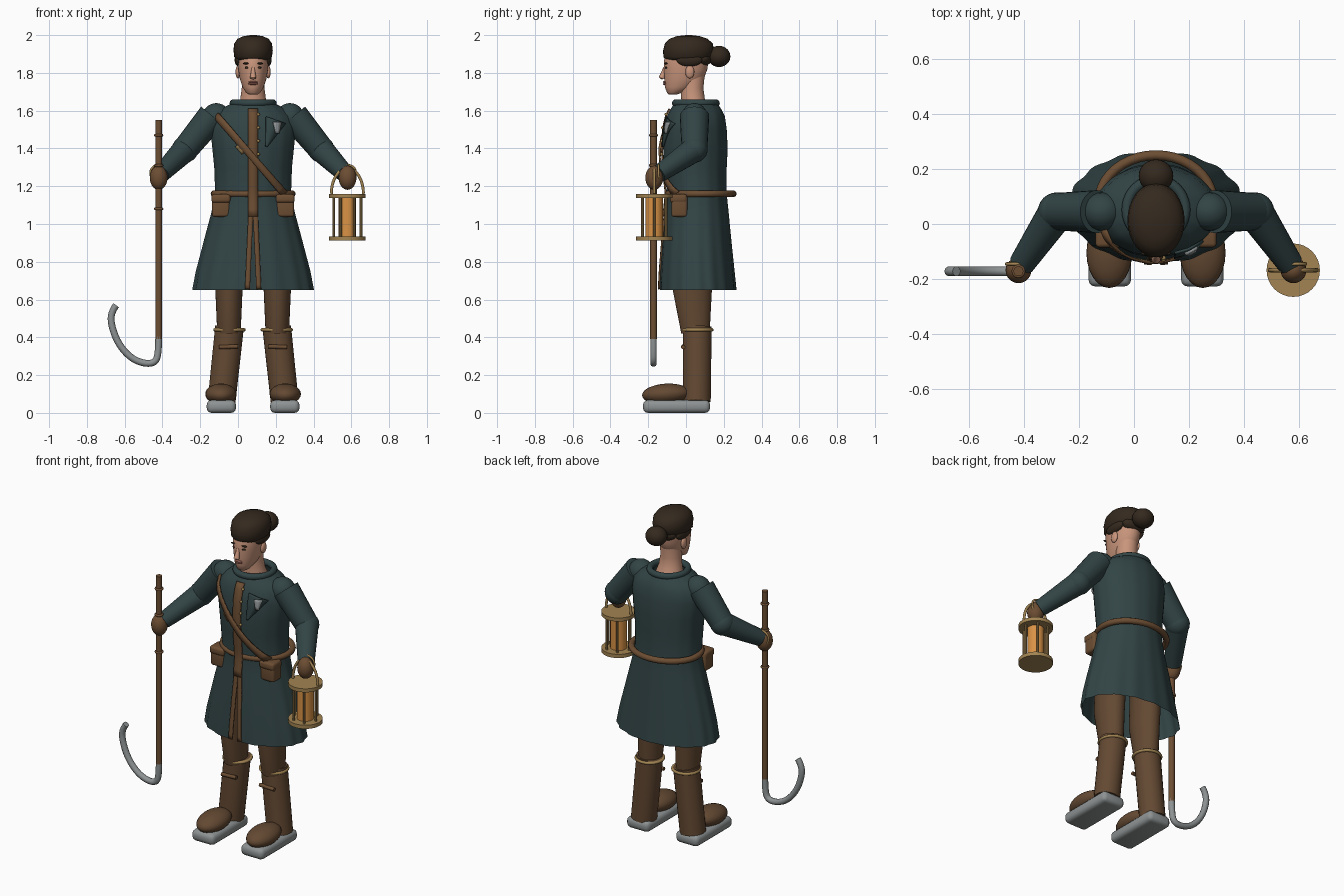
import bpy, bmesh, math
from mathutils import Vector, Matrix

if "Cube" in bpy.data.objects:
    bpy.data.objects.remove(bpy.data.objects["Cube"])

CX = 0.08  # body centre line


def material(name, *rgb):
    m = bpy.data.materials.new(name)
    m.use_nodes = True
    m.diffuse_color = (*rgb, 1)
    m.node_tree.nodes["Principled BSDF"].inputs["Base Color"].default_value = (*rgb, 1)
    return m


TEAL = material("dark_teal_cloth", .032, .058, .06)
LEATHER = material("brown_leather", .15, .075, .033)
BOOT = material("boot_brown", .125, .066, .032)
SKIN = material("skin", .58, .30, .20)
HAIR = material("dark_hair", .034, .022, .013)
BRASS = material("brass", .36, .23, .085)
STEEL = material("grey_steel", .27, .29, .29)
GLOW = material("amber_glass", .70, .29, .06)
LIPS = material("lips", .40, .15, .11)


def finish(name, bm, mat, angle=40):
    bmesh.ops.recalc_face_normals(bm, faces=bm.faces)
    me = bpy.data.meshes.new(name)
    bm.to_mesh(me)
    bm.free()
    me.materials.append(mat)
    me.shade_smooth()
    me.set_sharp_from_angle(angle=math.radians(angle))
    ob = bpy.data.objects.new(name, me)
    bpy.context.collection.objects.link(ob)
    return ob


def ball(name, pos, size, mat, tilt=0):
    bm = bmesh.new()
    mtx = Matrix.Translation(pos) @ Matrix.Rotation(tilt, 4, 'X') @ Matrix.Diagonal((*size, 1))
    bmesh.ops.create_uvsphere(bm, u_segments=24, v_segments=14, radius=1, matrix=mtx)
    return finish(name, bm, mat, 180)


def rod(name, a, b, r1, r2, mat, sides=24):
    a, b = Vector(a), Vector(b)
    bm = bmesh.new()
    mtx = Matrix.Translation((a + b) / 2) @ (b - a).to_track_quat('Z', 'Y').to_matrix().to_4x4()
    bmesh.ops.create_cone(bm, cap_ends=True, segments=sides, radius1=r1, radius2=r2,
                          depth=(b - a).length, matrix=mtx)
    return finish(name, bm, mat)


def box(name, pos, size, mat, bevel):
    bm = bmesh.new()
    bmesh.ops.create_cube(bm, size=1, matrix=Matrix.Translation(pos) @ Matrix.Diagonal((*size, 1)))
    bmesh.ops.bevel(bm, geom=bm.edges[:], offset=bevel, segments=3, profile=.5, affect='EDGES')
    return finish(name, bm, mat)


def tube(name, pts, r, mat, cyclic=False, smooth=False):
    cu = bpy.data.curves.new(name, 'CURVE')
    cu.dimensions = '3D'
    cu.bevel_depth, cu.bevel_resolution, cu.use_fill_caps = r, 3, True
    sp = cu.splines.new('NURBS' if smooth else 'POLY')
    sp.points.add(len(pts) - 1)
    for p, co in zip(sp.points, pts):
        p.co = (*co, 1)
    sp.use_cyclic_u = cyclic
    sp.use_endpoint_u = True
    sp.order_u = 3
    cu.materials.append(mat)
    ob = bpy.data.objects.new(name, cu)
    bpy.context.collection.objects.link(ob)
    return ob


def ring(name, pos, rx, ry, r, mat, upright=False):
    pts = []
    for i in range(40):
        t = i * math.tau / 40
        u, v = rx * math.cos(t), ry * math.sin(t)
        pts.append(Vector(pos) + Vector((u, 0, v) if upright else (u, v, 0)))
    return tube(name, pts, r, mat, cyclic=True)


def loft(name, rows, mat, cx=CX, n=32, gap=lambda z: 0, ripple=lambda z: 0, caps=True):
    """Rows of (z, half width, front y, back y) joined into a skin."""
    bm = bmesh.new()
    loops = []
    for z, w, f, b in rows:
        g, loop = gap(z), []
        for i in range(n + 1):
            t = g + (math.tau - 2 * g) * i / n
            k = 1 + ripple(z) * math.cos(16 * t)
            loop.append(bm.verts.new((cx + w * k * math.sin(t),
                                      (f + b) / 2 - (b - f) / 2 * k * math.cos(t), z)))
        loops.append(loop)
    for lo, hi in zip(loops, loops[1:]):
        for i in range(n):
            bm.faces.new((lo[i], lo[i + 1], hi[i + 1], hi[i]))
    if caps:
        bm.faces.new(loops[0][:n])
        bm.faces.new(loops[-1][:n])
    bmesh.ops.remove_doubles(bm, verts=bm.verts, dist=.0001)
    return finish(name, bm, mat, 60)


# Coat with a split front skirt
COAT = [(.65, .318, -.142, .265), (.75, .300, -.137, .255), (.9, .262, -.125, .24),
        (1.06, .220, -.11, .225), (1.16, .200, -.10, .215), (1.3, .205, -.115, .215),
        (1.4, .215, -.12, .22), (1.5, .225, -.115, .215), (1.57, .212, -.10, .205),
        (1.61, .17, -.08, .185), (1.64, .11, -.06, .165)]
loft("coat", COAT, TEAL, n=96, caps=False,
     gap=lambda z: max(0, .13 * (1.06 - z) / .41),
     ripple=lambda z: .004 + .010 * max(0, 1.1 - z) / .45)
ring("collar", (CX, .052, 1.64), .106, .108, .019, TEAL)


def on_coat(x, z, lift):
    """Point on the front of the coat."""
    for lo, hi in zip(COAT, COAT[1:]):
        if z <= hi[0] or hi is COAT[-1]:
            t = (z - lo[0]) / (hi[0] - lo[0])
            w, f, b = (p + (q - p) * t for p, q in zip(lo[1:], hi[1:]))
            s = math.sqrt(max(0, 1 - ((x - CX) / w) ** 2))
            return Vector((x, (f + b) / 2 - (b - f) / 2 * s - lift, z))


def ribbon(name, a, b, width, mat, lift=.012, end_width=None, steps=16):
    """Strip laid over the coat between two (x, z) points."""
    a, b = Vector(a), Vector(b)
    d = (b - a).normalized()
    side = Vector((-d.y, d.x))
    bm = bmesh.new()
    rows = []
    for i in range(steps + 1):
        t = i / steps
        p = a.lerp(b, t)
        w = width + ((width if end_width is None else end_width) - width) * t
        rows.append([bm.verts.new(on_coat(*(p + side * s * w / 2), lift)) for s in (-1, 0, 1)])
    for lo, hi in zip(rows, rows[1:]):
        for j in range(2):
            bm.faces.new((lo[j], lo[j + 1], hi[j + 1], hi[j]))
    ob = finish(name, bm, mat)
    mod = ob.modifiers.new("thickness", 'SOLIDIFY')
    mod.thickness, mod.offset = .009, 0
    return ob


# Front trim, strap, lapel, badge and buttons
ribbon("front_placket", (CX, 1.61), (CX, 1.04), .052, LEATHER, .008)
for s, side in ((1, "left"), (-1, "right")):
    ribbon(side + "_skirt_trim", (CX + s * .012, 1.06), (CX + s * .03, .655), .026, LEATHER, .003)
ribbon("chest_strap", (-.115, 1.575), (.245, 1.16), .036, LEATHER, .022)
ribbon("strap_buckle", (.005, 1.425), (.04, 1.385), .05, BRASS, .019, steps=4)
ribbon("lapel", (.20, 1.55), (.15, 1.41), .11, TEAL, .012, end_width=.01)
ribbon("badge", (.208, 1.54), (.208, 1.48), .045, STEEL, .022, end_width=.018, steps=4)
for i in range(5):
    ball(f"button_{i + 1}", on_coat(.108, 1.30 + i * .07, .012), (.008,) * 3, BRASS)

# Belt and pouches
ring("belt", (CX, .078, 1.16), .207, .172, .018, LEATHER)
for s, side in ((1, "left"), (-1, "right")):
    box(side + "_pouch", (CX + s * .17, -.035, 1.095), (.095, .085, .115), LEATHER, .014)
    box(side + "_pouch_flap", (CX + s * .17, -.04, 1.135), (.10, .09, .045), LEATHER, .014)

# Legs, boots and feet
for s, side in ((1, "left"), (-1, "right")):
    loft(side + "_trouser", [(.42, .062, -.025, .125), (.65, .072, -.07, .137), (1.0, .08, -.06, .16)],
         BOOT, cx=CX + s * .128)
    rod(side + "_boot", (CX + s * .167, .057, .06), (CX + s * .125, .06, .455), .074, .076, BOOT)
    ring(side + "_boot_cuff", (CX + s * .125, .06, .44), .077, .077, .009, BRASS)
    rod(side + "_boot_strap", (CX + s * .08, -.015, .352), (CX + s * .18, -.015, .348), .011, .011, LEATHER, 12)
    ball(side + "_foot", (CX + s * .17, -.105, .10), (.083, .128, .055), BOOT, .06)
    box(side + "_sole", (CX + s * .168, -.05, .034), (.155, .355, .068), STEEL, .026)

# Arms, gloves and wrist rings
for s, side in ((1, "left"), (-1, "right")):
    shoulder, elbow = (CX + s * .215, .045, 1.572), (CX + s * .36, .045, 1.395)
    wrist = Vector((CX + s * .488, -.145, 1.265))
    ball(side + "_shoulder", (CX + s * .195, .045, 1.565), (.075, .07, .075), TEAL)
    rod(side + "_upper_arm", shoulder, elbow, .078, .068, TEAL)
    ball(side + "_elbow", elbow, (.07,) * 3, TEAL)
    rod(side + "_forearm", elbow, wrist, .067, .047, TEAL)
    ball(side + "_glove", (CX + s * .5, -.168, 1.245), (.047, .047, .064), LEATHER)
    ring(side + "_wrist_ring", wrist + Vector((s * .014, 0, .005)), .042, .042, .006, BRASS, True)

# Hooked staff
PX, PY = -.42, -.172
rod("staff", (PX, PY, .39), (PX, PY, 1.55), .018, .018, LEATHER, 16)
for i, z in enumerate((1.08, 1.31, 1.47)):
    ring(f"staff_band_{i + 1}", (PX, PY, z), .018, .018, .007, LEATHER)
HOOK = [(-.42, .405), (-.42, .33), (-.435, .265), (-.50, .26), (-.575, .295),
        (-.64, .375), (-.675, .48), (-.667, .54), (-.645, .57)]
tube("staff_hook", [(x, PY, z) for x, z in HOOK], .018, STEEL, smooth=True)

# Lantern
LX, LY = .579, -.168
rod("lantern_base", (LX, LY, .912), (LX, LY, .935), .097, .097, BRASS, 32)
rod("lantern_lid", (LX, LY, 1.138), (LX, LY, 1.16), .097, .097, BRASS, 32)
rod("lantern_glass", (LX, LY, .93), (LX, LY, 1.14), .047, .047, GLOW)
for i in range(6):
    t = i * math.tau / 6
    x, y = LX + .072 * math.cos(t), LY + .072 * math.sin(t)
    rod(f"lantern_post_{i + 1}", (x, y, .93), (x, y, 1.14), .007, .007, BRASS, 8)
bail = [(LX + .085 * math.cos(t), LY, 1.16 + .135 * math.sin(t))
        for t in (math.pi * i / 20 for i in range(21))]
tube("lantern_handle", bail, .008, BRASS)

# Neck and head
loft("neck", [(1.60, .085, -.03, .13), (1.66, .068, -.025, .10), (1.72, .06, -.03, .092),
              (1.80, .06, -.04, .10)], SKIN)
loft("head", [(1.685, .022, -.09, -.05), (1.695, .038, -.10, -.02), (1.725, .056, -.112, .05),
              (1.77, .071, -.115, .095), (1.82, .079, -.118, .113), (1.87, .083, -.116, .12),
              (1.93, .08, -.09, .115)], SKIN)
rod("nose", (CX, -.128, 1.772), (CX, -.112, 1.83), .017, .007, SKIN, 12)
ball("nose_tip", (CX, -.127, 1.778), (.016, .014, .012), SKIN)
for i, z in enumerate((1.742, 1.751)):
    ball(("lower", "upper")[i] + "_lip", (CX, -.112, z), (.026, .01, .006), LIPS)
for s, side in ((1, "left"), (-1, "right")):
    ball(side + "_eye", (CX + s * .032, -.105, 1.828), (.012, .007, .006), HAIR)
    ball(side + "_brow", (CX + s * .036, -.106, 1.85), (.018, .008, .005), HAIR)
    ball(side + "_ear", (CX + s * .08, .02, 1.805), (.013, .024, .034), SKIN)
    ball(side + "_side_hair", (CX + s * .076, .018, 1.868), (.022, .068, .034), HAIR)

# Hair cap and bun
loft("hair", [(1.868, .088, -.108, .122), (1.885, .1, -.12, .138), (1.92, .104, -.121, .148),
              (1.955, .1, -.112, .142), (1.98, .083, -.088, .115), (1.994, .052, -.05, .075),
              (2.0, .015, 0, .03)], HAIR)
ball("hair_nape", (CX, .09, 1.875), (.075, .045, .04), HAIR)
ball("hair_bun", (CX, .175, 1.887), (.063, .06, .056), HAIR)
